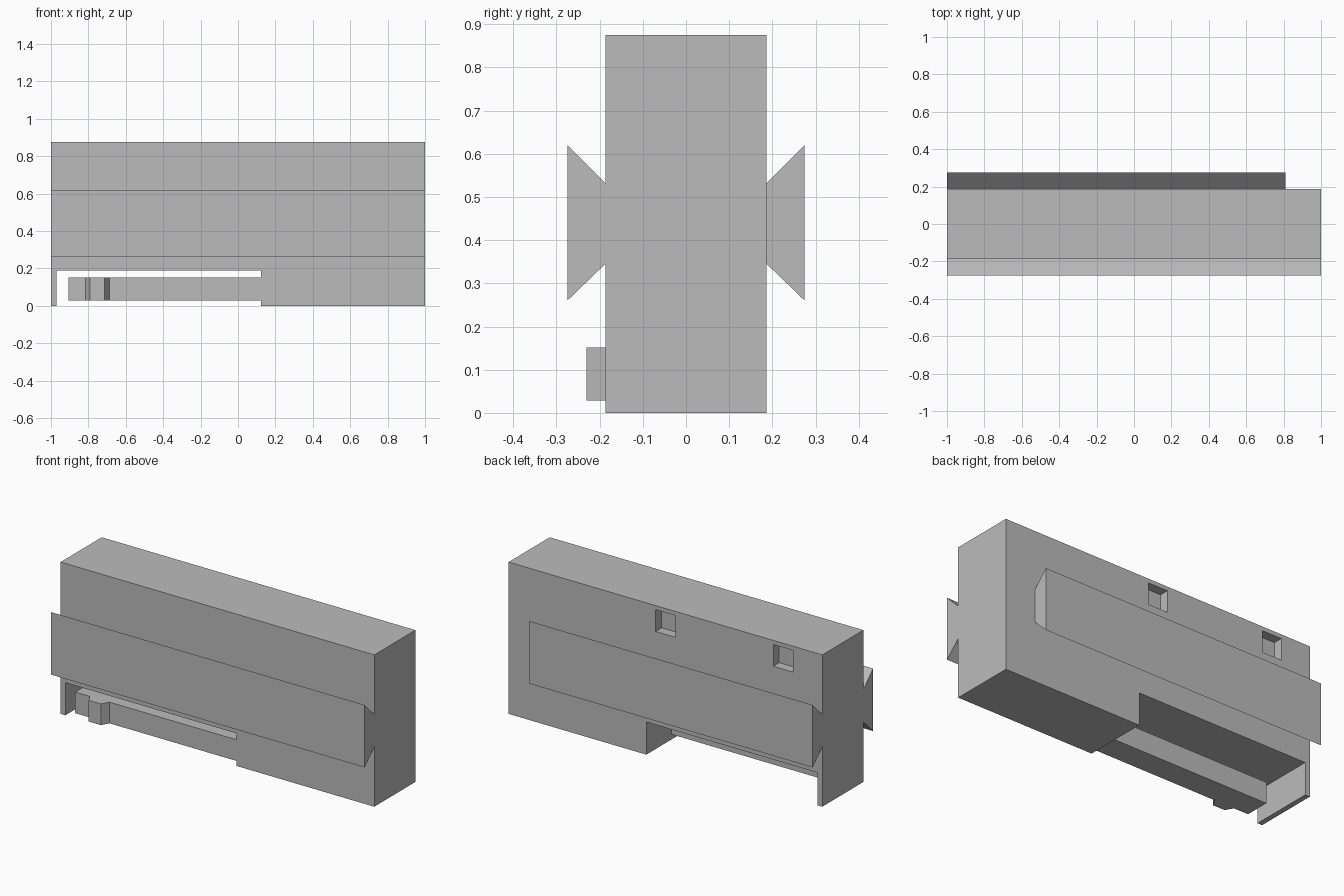
import bpy
import bmesh
from mathutils import Vector

cube = bpy.data.objects.get("Cube")
if cube:
    bpy.data.objects.remove(cube, do_unlink=True)

grey = bpy.data.materials.new("plain grey")
grey.use_nodes = True
grey.diffuse_color = (0.5, 0.5, 0.5, 1)
for node in grey.node_tree.nodes:
    if node.type == 'BSDF_PRINCIPLED':
        node.inputs["Base Color"].default_value = grey.diffuse_color


def prism(name, profile, axis, start, end):
    """Extrude a 2D profile along an axis; the profile uses the other two in order."""
    def place(a, b):
        coords = [a, b]
        coords.insert(axis, start)
        return coords
    bm = bmesh.new()
    face = bm.faces.new([bm.verts.new(place(a, b)) for a, b in profile])
    result = bmesh.ops.extrude_face_region(bm, geom=[face])
    shift = Vector((0, 0, 0))
    shift[axis] = end - start
    moved = [v for v in result["geom"] if isinstance(v, bmesh.types.BMVert)]
    bmesh.ops.translate(bm, verts=moved, vec=shift)
    bmesh.ops.recalc_face_normals(bm, faces=bm.faces)
    mesh = bpy.data.meshes.new(name)
    bm.to_mesh(mesh)
    bm.free()
    mesh.materials.append(grey)
    obj = bpy.data.objects.new(name, mesh)
    bpy.context.scene.collection.objects.link(obj)
    return obj


def cut(target, cutter):
    """Subtract the cutter from the target and discard it."""
    mod = target.modifiers.new("cut", 'BOOLEAN')
    mod.operation = 'DIFFERENCE'
    mod.solver = 'EXACT'
    mod.object = cutter
    bpy.context.view_layer.update()
    graph = bpy.context.evaluated_depsgraph_get()
    mesh = bpy.data.meshes.new_from_object(target.evaluated_get(graph))
    target.modifiers.clear()
    target.data = mesh
    bpy.data.objects.remove(cutter, do_unlink=True)


HALF = 0.187   # half depth of the body
OUT = 0.275    # outer face of the rails

# Main block with a notch through its underside
body = prism("body", [(-1, 0), (-0.97, 0), (-0.97, 0.188), (0.122, 0.188),
                      (0.122, 0), (1, 0), (1, 0.875), (-1, 0.875)], 1, -HALF, HALF)

# Two square pockets high on the back
for x in (0, -0.75):
    square = [(x - 0.0625, 0.726), (x + 0.0625, 0.726),
              (x + 0.0625, 0.851), (x - 0.0625, 0.851)]
    cut(body, prism("pocket_cutter", square, 1, HALF - 0.054, HALF + 0.1))

# Dovetail rails: full length in front, stopping short at the back
for name, side, end in (("front_rail", -1, 1), ("back_rail", 1, 0.81)):
    dovetail = [(side * HALF, 0.345), (side * OUT, 0.26),
                (side * OUT, 0.62), (side * HALF, 0.533)]
    prism(name, dovetail, 0, -1, end)

# Latch arm reaching along the notch, with a small catch on its front
prism("latch_arm", [(0.122, -0.043), (-0.907, -0.043), (-0.907, -HALF),
                    (-0.815, -HALF), (-0.79, -0.231), (-0.713, -0.231),
                    (-0.688, -HALF), (0.122, -HALF)], 2, 0.029, 0.151)
